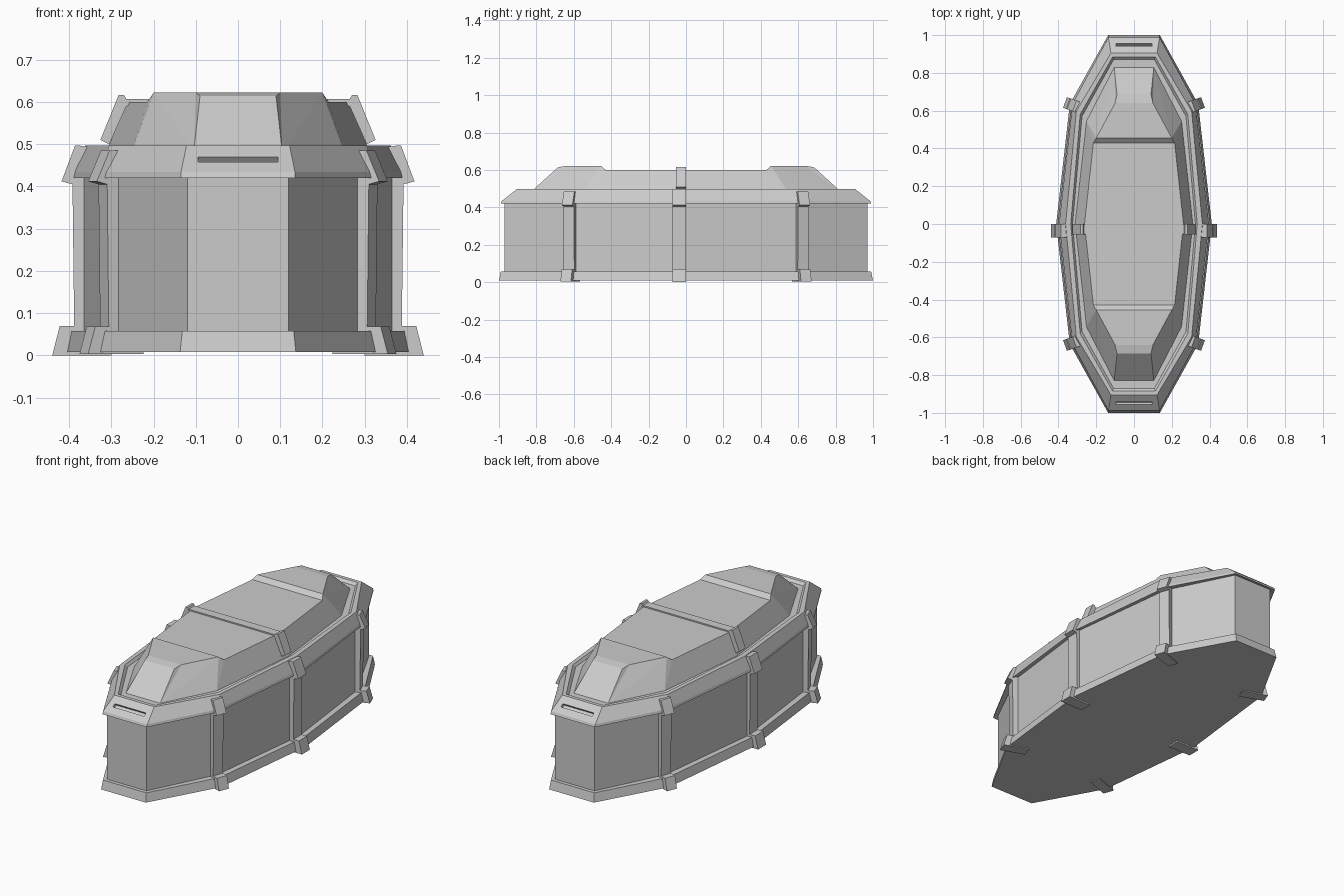
import bpy, bmesh, math
from mathutils import Vector, Matrix

if "Cube" in bpy.data.objects:
    bpy.data.objects.remove(bpy.data.objects["Cube"])


def finish(bm, name, mirror=""):
    bmesh.ops.recalc_face_normals(bm, faces=bm.faces)
    me = bpy.data.meshes.new(name)
    bm.to_mesh(me)
    bm.free()
    ob = bpy.data.objects.new(name, me)
    bpy.context.collection.objects.link(ob)
    if mirror:
        m = ob.modifiers.new("mirror", 'MIRROR')
        m.use_axis = ("x" in mirror, "y" in mirror, False)
    return ob


def loft(name, rings):
    """Each ring: end half-width, end y, corner x, corner y, mid x, z -> ten-sided outline."""
    bm = bmesh.new()
    loops = []
    for xe, ye, xc, yc, xm, z in rings:
        right = [(xe, -ye), (xc, -yc), (xm, 0), (xc, yc), (xe, ye)]
        pts = right + [(-x, y) for x, y in reversed(right)]
        loops.append([bm.verts.new((x, y, z)) for x, y in pts])
    for a, b in zip(loops, loops[1:]):
        for i in range(10):
            j = (i + 1) % 10
            bm.faces.new((a[i], a[j], b[j], b[i]))
    bm.faces.new(loops[0])
    bm.faces.new(loops[-1])
    return finish(bm, name)


def rib(name, profile, origin, angle, width, mirror):
    """Extrudes a radial (r, z) profile across its width, pointing outward at angle."""
    bm = bmesh.new()
    out = Vector((math.cos(angle), math.sin(angle), 0))
    side = Vector((-out.y, out.x, 0))
    a, b = [[bm.verts.new(Vector(origin) + out * r + side * s + Vector((0, 0, z)))
             for r, z in profile] for s in (-width / 2, width / 2)]
    n = len(profile)
    for i in range(n):
        j = (i + 1) % n
        bm.faces.new((a[i], a[j], b[j], b[i]))
    bm.faces.new(a)
    bm.faces.new(b)
    return finish(bm, name, mirror)


# Plinth, walls and sloped rim with a recessed top
loft("plinth", [(.137, 1.0, .34, .635, .412, .008), (.132, .99, .33, .63, .402, .057)])
loft("walls", [(.12, .97, .30, .61, .373, .05), (.12, .97, .30, .61, .373, .425)])
rim = loft("rim", [(.12, .965, .305, .61, .37, .428), (.135, .99, .325, .64, .397, .42),
                   (.135, .985, .322, .637, .394, .434),
                   (.122, .905, .305, .598, .362, .497), (.113, .885, .285, .58, .335, .497),
                   (.108, .87, .275, .57, .325, .483)])

# Handle slots in both ends of the rim
bm = bmesh.new()
for s in (-1, 1):
    m = (Matrix.Translation((0, s * .947, .463)) @ Matrix.Rotation(-s * math.radians(40), 4, 'X')
         @ Matrix.Diagonal((.19, .02, .03, 1)))
    bmesh.ops.create_cube(bm, size=1, matrix=m)
cutter = finish(bm, "slot_cutter")
cutter.hide_render = True
cutter.hide_viewport = True
cut = rim.modifiers.new("slots", 'BOOLEAN')
cut.object = cutter
cut.solver = 'EXACT'

# Lid: one quarter, mirrored both ways, raised at the ends
bm = bmesh.new()
P = {k: bm.verts.new(v) for k, v in dict(
    b0=(.105, .83, .482), t0=(.09, .685, .614), u0=(.1, .64, .622), t1=(.2, .455, .622),
    s1=(.215, .43, .60), m=(.262, 0, .60), b1=(.252, .545, .482), bm=(.312, 0, .482),
    cb=(0, .83, .482), ct=(0, .685, .614), cu=(0, .64, .622), c1=(0, .455, .622),
    cs=(0, .43, .60), cm=(0, 0, .60)).items()}
for f in ("cb b0 t0 ct", "ct t0 u0 cu", "cu u0 t1 c1", "c1 t1 s1 cs", "cs s1 m cm",
          "b0 b1 t1", "b0 t1 u0", "b0 u0 t0", "b1 s1 t1", "b1 bm m s1"):
    bm.faces.new([P[k] for k in f.split()])
bmesh.ops.recalc_face_normals(bm, faces=bm.faces)
if P["cm"].link_faces[0].normal.z < 0:
    bmesh.ops.reverse_faces(bm, faces=bm.faces)
me = bpy.data.meshes.new("lid")
bm.to_mesh(me)
bm.free()
lid = bpy.data.objects.new("lid", me)
bpy.context.collection.objects.link(lid)
lid.modifiers.new("mirror", 'MIRROR').use_axis = (True, True, False)

# Vertical ribs wrapping plinth, walls and rim
profile = [(.30, 0), (.44, 0), (.422, .07), (.388, .07), (.392, .405), (.418, .412),
           (.386, .497), (.378, .497), (.345, .492), (.30, .45)]
rib("middle_ribs", profile, (0, -.036, 0), 0, .07, "x")
# Corner ribs sit on the bisector of the plinth corner
ang = math.radians(20)
d = Vector((math.cos(ang), math.sin(ang), 0))
corner = Vector((.337, .633, 0)) - d * .41
corner_profile = [(r, min(z, .485) if z > .1 else z * .93 + .003) for r, z in profile]
rib("corner_ribs", corner_profile, corner, ang, .06, "xy")

# Strap over the lid with thicker end clamps
rib("lid_strap", [(0, .59), (0, .607), (.27, .607), (.27, .59)], (0, -.027, 0), 0, .05, "x")
rib("lid_clamps", [(.26, .60), (.27, .616), (.283, .616), (.326, .51), (.305, .5)],
    (0, -.027, 0), 0, .055, "x")
